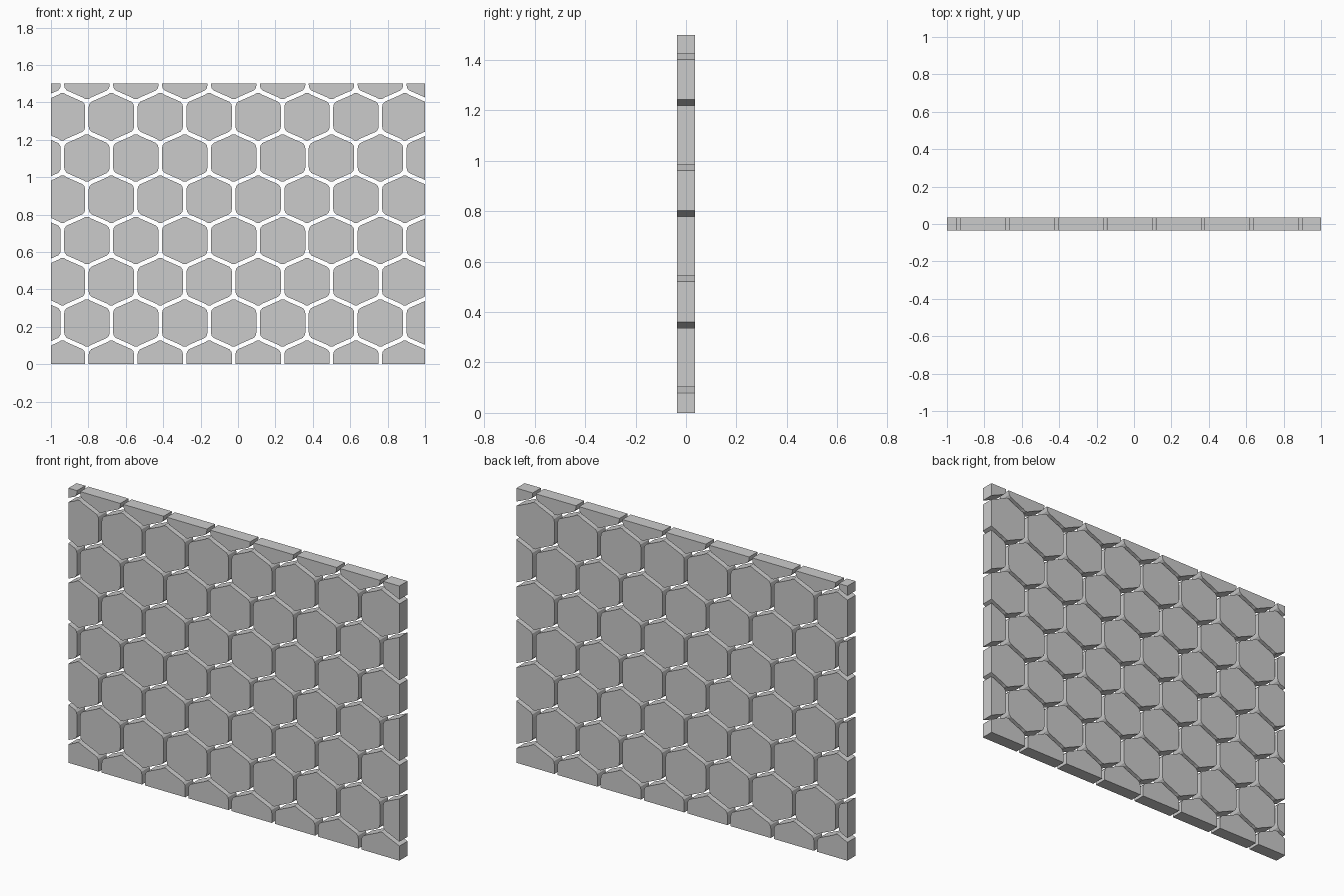
import bpy, bmesh
from mathutils import Vector

if "Cube" in bpy.data.objects:
    bpy.data.objects.remove(bpy.data.objects["Cube"])

PITCH_X, PITCH_Z = 0.2615, 0.2205   # spacing of the honeycomb
WIDTH, HEIGHT, HALF_DEPTH = 2.0, 1.5, 0.0355

grey = bpy.data.materials.new("light grey")
grey.diffuse_color = (0.6, 0.6, 0.6, 1)
grey.use_nodes = True
grey.node_tree.nodes["Principled BSDF"].inputs["Base Color"].default_value = grey.diffuse_color

# Softened hexagon outline, mirrored from one quarter (x, z)
quarter = [(0.008, 0.1265), (0.022, 0.1175), (0.1075, 0.080), (0.118, 0.068), (0.1215, 0.052)]
right = quarter + [(x, -z) for x, z in reversed(quarter)]
outline = right + [(-x, z) for x, z in reversed(right)]


def add_tile(bm, cx, cz):
    """Extrude one hexagonal tile through the wall thickness."""
    face = bm.faces.new([bm.verts.new((cx + x, -HALF_DEPTH, cz + z)) for x, z in outline])
    ext = bmesh.ops.extrude_face_region(bm, geom=[face])
    verts = [g for g in ext["geom"] if isinstance(g, bmesh.types.BMVert)]
    bmesh.ops.translate(bm, verts=verts, vec=(0, 2 * HALF_DEPTH, 0))


def trim(bm, co, normal):
    """Cut off everything outside a border plane and cap the cut tiles."""
    geom = bm.verts[:] + bm.edges[:] + bm.faces[:]
    cut = bmesh.ops.bisect_plane(bm, geom=geom, plane_co=Vector(co),
                                 plane_no=Vector(normal), clear_outer=True)
    edges = [g for g in cut["geom_cut"] if isinstance(g, bmesh.types.BMEdge)]
    if edges:
        bmesh.ops.holes_fill(bm, edges=edges, sides=0)


# Rows of tiles, alternately offset by half a pitch and trimmed to the panel
for row in range(8):
    bm = bmesh.new()
    start = -0.9385 if row % 2 == 0 else -0.9385 - PITCH_X / 2
    for col in range(9):
        cx = start + col * PITCH_X
        if cx - 0.1215 < WIDTH / 2:
            add_tile(bm, cx, row * PITCH_Z)
    trim(bm, (-WIDTH / 2, 0, 0), (-1, 0, 0))
    trim(bm, (WIDTH / 2, 0, 0), (1, 0, 0))
    trim(bm, (0, 0, 0), (0, 0, -1))
    trim(bm, (0, 0, HEIGHT), (0, 0, 1))
    bmesh.ops.recalc_face_normals(bm, faces=bm.faces[:])
    mesh = bpy.data.meshes.new(f"tile_row_{row + 1}")
    bm.to_mesh(mesh)
    bm.free()
    mesh.materials.append(grey)
    bpy.context.collection.objects.link(bpy.data.objects.new(mesh.name, mesh))
